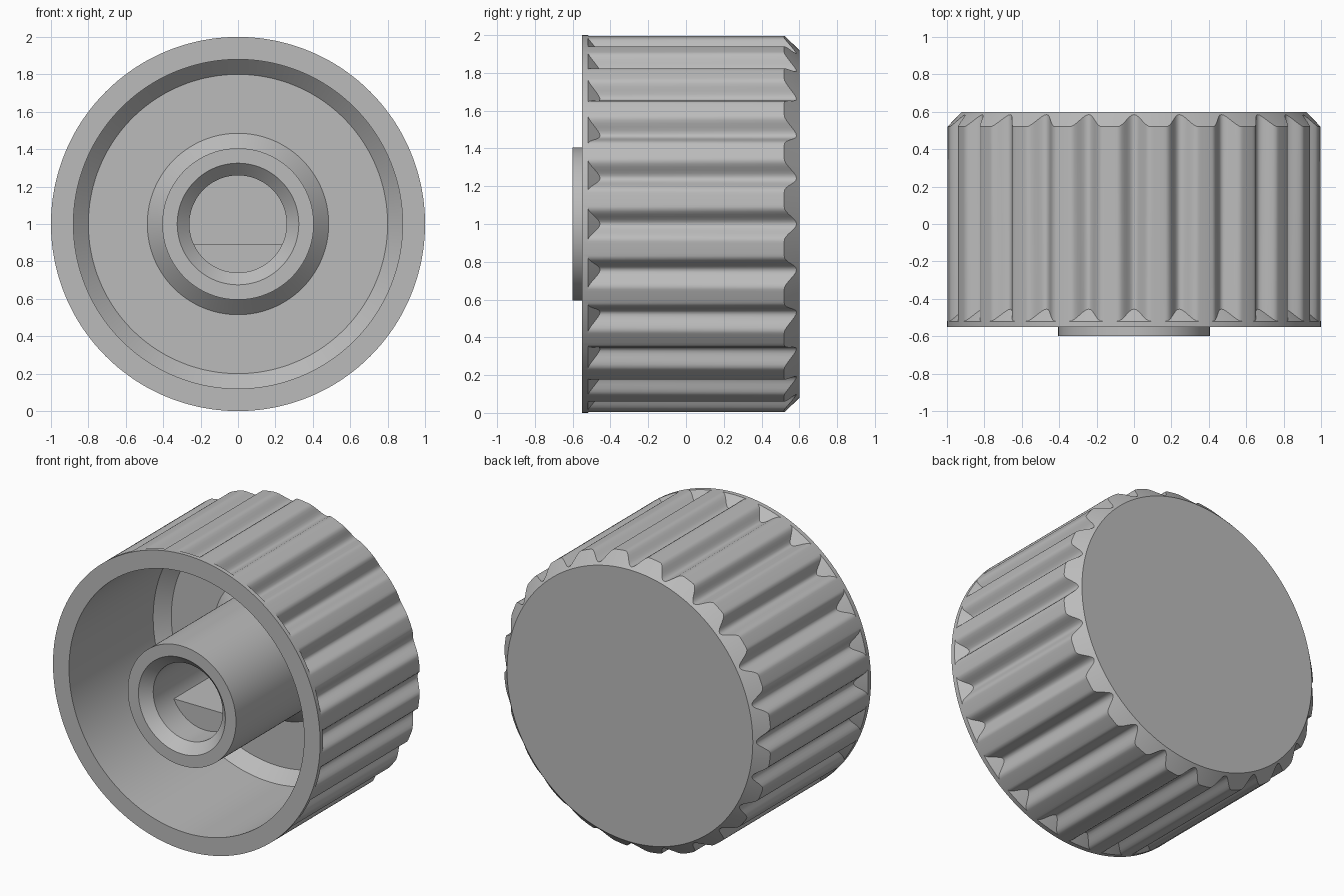
import bpy, bmesh
from math import sin, cos, pi, radians

cube = bpy.data.objects.get("Cube")
if cube:
    bpy.data.objects.remove(cube, do_unlink=True)

grey = bpy.data.materials.new("plain grey")
grey.use_nodes = True
grey.diffuse_color = (0.5, 0.5, 0.5, 1)
grey.node_tree.nodes["Principled BSDF"].inputs["Base Color"].default_value = (0.5, 0.5, 0.5, 1)

FLUTES = 24
STEPS = 20                      # points per flute pitch
N = FLUTES * STEPS
GROOVE_DEPTH, GROOVE_HALF = 0.065, 0.09


def point(r, y, a):
    """Position at radius r and angle a around the knob's axis."""
    return (r * cos(a), y, 1 + r * sin(a))


def finish(name, bm):
    bmesh.ops.remove_doubles(bm, verts=bm.verts, dist=1e-4)
    bmesh.ops.recalc_face_normals(bm, faces=bm.faces)
    mesh = bpy.data.meshes.new(name)
    bm.to_mesh(mesh)
    bm.free()
    mesh.materials.append(grey)
    obj = bpy.data.objects.new(name, mesh)
    bpy.context.collection.objects.link(obj)
    bpy.ops.object.select_all(action='DESELECT')
    obj.select_set(True)
    bpy.context.view_layer.objects.active = obj
    bpy.ops.object.shade_smooth_by_angle(angle=radians(30))
    return obj


def groove(i):
    """Depth of the rounded flute at angular step i."""
    u = (i + STEPS // 2) % STEPS - STEPS // 2
    u *= 2 * pi / N
    if abs(u) >= GROOVE_HALF:
        return 0
    return GROOVE_DEPTH * (1 + cos(pi * u / GROOVE_HALF)) / 2


# Fluted skin: each column runs front rim, run-out ramp, flute, back chamfer,
# then on through the cavity, the hub and the shaft hole
inside = [(0.88, -0.55), (0.88, 0.35), (0.80, 0.43), (0.485, 0.43), (0.405, 0.35),
          (0.405, -0.6), (0.325, -0.6), (0.26, -0.535), (0.26, 0.43)]
bm = bmesh.new()
columns = []
for i in range(N):
    d = groove(i)
    outside = [(0.92, 0.6), (1 - d, 0.52 + d), (1 - d, -0.52 + d), (1, -0.52), (1, -0.55)]
    columns.append([bm.verts.new(point(r, y, 2 * pi * i / N)) for r, y in outside + inside])
for i in range(N):
    a, b = columns[i], columns[(i + 1) % N]
    for k in range(len(a) - 1):
        bm.faces.new((a[k], a[k + 1], b[k + 1], b[k]))
bm.faces.new([c[0] for c in columns])       # back cap
bm.faces.new([c[-1] for c in columns])      # shaft hole floor
finish("knob_body", bm)

# Flat that makes the deep part of the shaft hole D-shaped
bm = bmesh.new()
start, end, count = radians(205), radians(335), 40
angles = [start + (end - start) * i / count for i in range(count + 1)]
front = bm.faces.new([bm.verts.new(point(0.261, -0.35, a)) for a in angles])
extruded = bmesh.ops.extrude_face_region(bm, geom=[front], use_keep_orig=True)
bmesh.ops.translate(bm, vec=(0, 0.78, 0),
                    verts=[v for v in extruded["geom"] if isinstance(v, bmesh.types.BMVert)])
finish("shaft_flat", bm)
